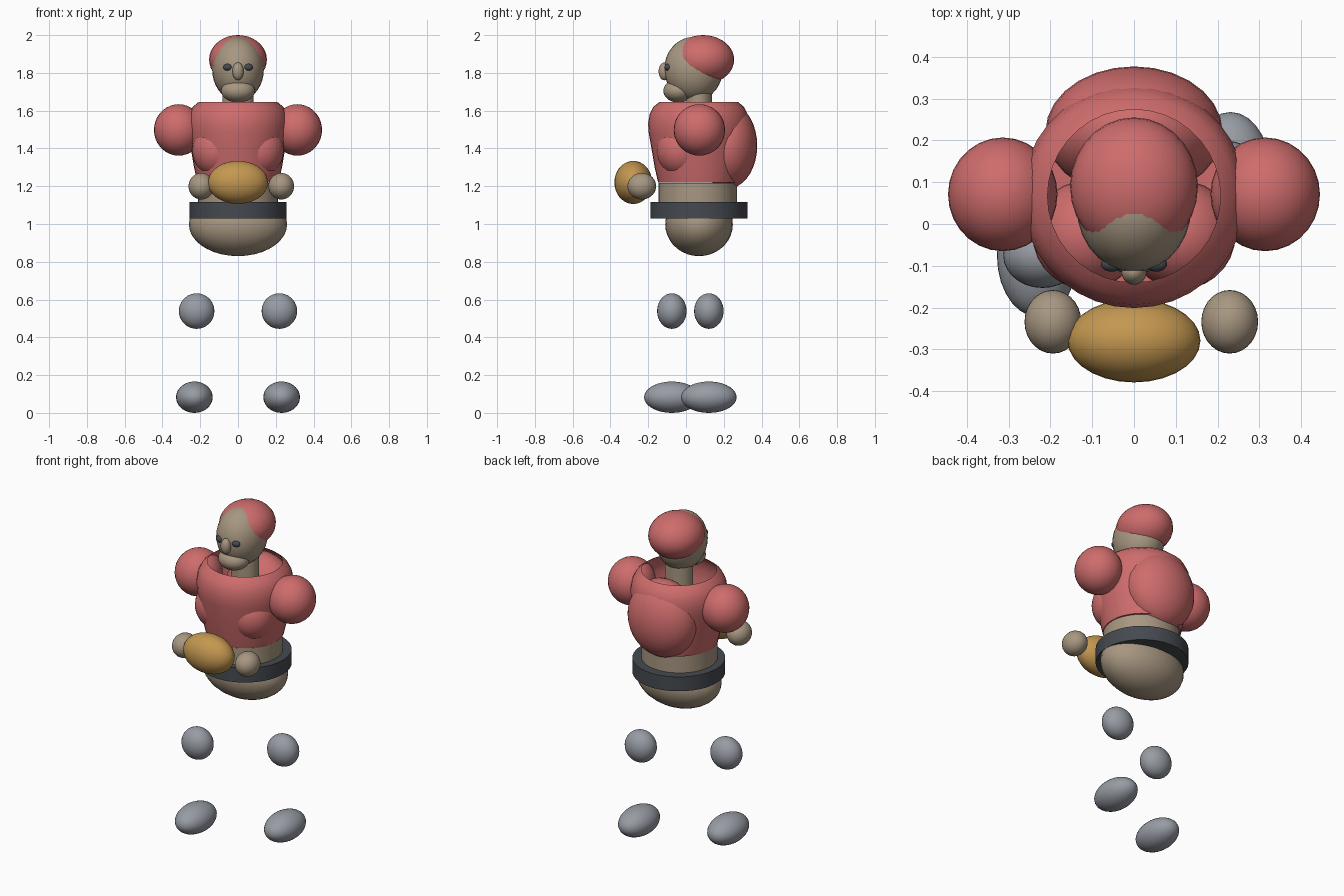
import bpy
import bmesh
import math

if "Cube" in bpy.data.objects:
    bpy.data.objects.remove(bpy.data.objects["Cube"], do_unlink=True)


def make_material(name, rgb):
    mat = bpy.data.materials.new(name)
    mat.use_nodes = True
    color = (*rgb, 1.0)
    mat.diffuse_color = color
    mat.node_tree.nodes["Principled BSDF"].inputs["Base Color"].default_value = color
    return mat


RED = make_material("soft red", (0.62, 0.15, 0.15))
SKIN = make_material("tan skin", (0.39, 0.31, 0.22))
GREY = make_material("cool grey", (0.31, 0.33, 0.37))
DARK = make_material("charcoal", (0.06, 0.068, 0.08))
GOLD = make_material("gold", (0.55, 0.31, 0.08))


def finish(name, bm, mat, location, scale=(1, 1, 1)):
    bmesh.ops.scale(bm, vec=scale, verts=bm.verts)
    bmesh.ops.recalc_face_normals(bm, faces=bm.faces)
    mesh = bpy.data.meshes.new(name)
    bm.to_mesh(mesh)
    bm.free()
    mesh.materials.append(mat)
    obj = bpy.data.objects.new(name, mesh)
    obj.location = location
    bpy.context.collection.objects.link(obj)
    bpy.ops.object.select_all(action="DESELECT")
    obj.select_set(True)
    bpy.context.view_layer.objects.active = obj
    bpy.ops.object.shade_smooth_by_angle(angle=math.radians(35))


def ball(name, mat, location, radii):
    bm = bmesh.new()
    bmesh.ops.create_uvsphere(bm, u_segments=28, v_segments=18, radius=1)
    finish(name, bm, mat, location, radii)


def drum(name, mat, location, radius_x, radius_y, height):
    bm = bmesh.new()
    bmesh.ops.create_cone(bm, cap_ends=True, segments=36,
                          radius1=1, radius2=1, depth=1)
    finish(name, bm, mat, location, (radius_x, radius_y, height))


def open_barrel(name, mat, location, profile, segments=36):
    """Revolve a radius/height profile, closed below and open above."""
    bm = bmesh.new()
    angles = [math.tau * i / segments for i in range(segments)]
    rings = [[bm.verts.new((radius * math.cos(a), radius * math.sin(a), z))
              for a in angles] for radius, z in profile]
    for low, high in zip(rings, rings[1:]):
        for i in range(segments):
            j = (i + 1) % segments
            bm.faces.new((low[i], low[j], high[j], high[i]))
    bm.faces.new(rings[0][::-1])
    finish(name, bm, mat, location)


# Head
ball("skull", SKIN, (0, 0.04, 1.82), (0.137, 0.155, 0.17))
ball("hair", RED, (0, 0.09, 1.87), (0.153, 0.165, 0.13))
ball("jaw", SKIN, (0, -0.04, 1.705), (0.09, 0.08, 0.062))
ball("nose", SKIN, (0, -0.115, 1.808), (0.03, 0.03, 0.047))
drum("neck", SKIN, (0, 0.067, 1.62), 0.082, 0.07, 0.22)

# Torso with an open collar
open_barrel("torso", RED, (0, 0.067, 0), [
    (0.215, 1.22), (0.233, 1.3), (0.25, 1.4), (0.264, 1.48), (0.268, 1.53),
    (0.26, 1.58), (0.24, 1.62), (0.207, 1.647)])
ball("back_hump", RED, (0, 0.22, 1.415), (0.212, 0.157, 0.228))

# Waist, belt and hips
drum("waist", SKIN, (0, 0.063, 1.13), 0.211, 0.208, 0.175)
drum("belt", DARK, (0, 0.069, 1.072), 0.256, 0.256, 0.087)
ball("hips", SKIN, (0, 0.069, 0.998), (0.26, 0.179, 0.168))

# Mirrored pairs
for side, s in (("left", 1), ("right", -1)):
    ball(side + "_eye", DARK, (s * 0.053, -0.096, 1.83), (0.026, 0.018, 0.019))
    ball(side + "_chest", RED, (s * 0.113, -0.026, 1.39), (0.13, 0.13, 0.14))
    ball(side + "_shoulder", RED, (s * 0.314, 0.071, 1.498), (0.131, 0.136, 0.136))
    # The legs are mid-stride, the right one forward
    stride = 0.023 + s * 0.098
    ball(side + "_knee", GREY, (s * 0.219, stride, 0.539), (0.094, 0.078, 0.094))
    ball(side + "_foot", GREY, (s * 0.231, stride, 0.083), (0.097, 0.147, 0.083))

# Hands holding a rounded bundle
ball("left_hand", SKIN, (0.229, -0.234, 1.2), (0.068, 0.076, 0.07))
ball("right_hand", SKIN, (-0.194, -0.234, 1.2), (0.068, 0.076, 0.07))
ball("bundle", GOLD, (0, -0.279, 1.22), (0.159, 0.1, 0.114))
